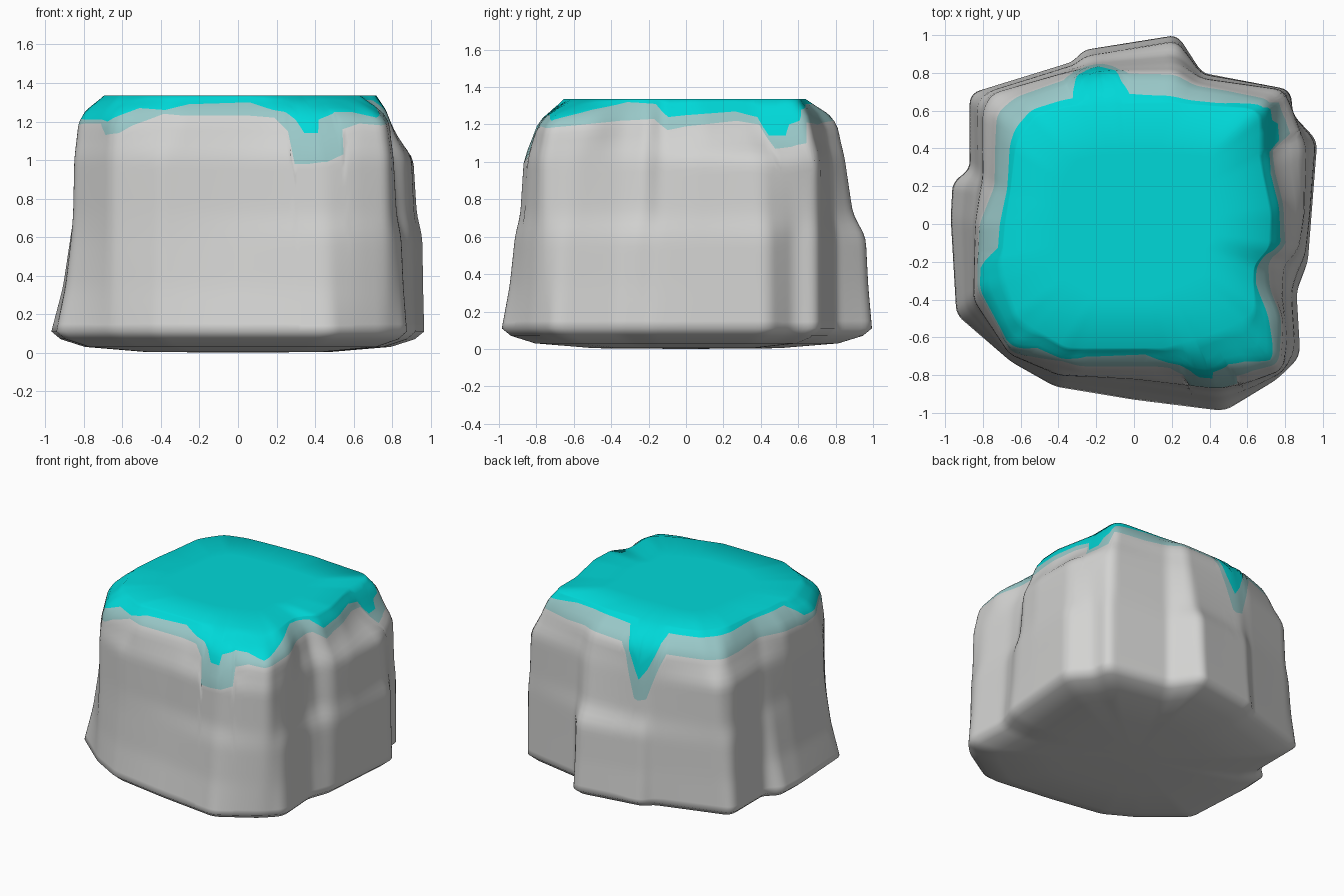
import bpy
import bmesh
from math import cos, sin, radians, pi

default_cube = bpy.data.objects.get("Cube")
if default_cube:
    bpy.data.objects.remove(default_cube, do_unlink=True)

COLUMNS = 360
WALL_ROWS = 28
BASE_Z, SHOULDER_Z, TOP_Z = 0.11, 1.2, 1.335

# Plan outlines, counter-clockwise: wide foot, ledge, shoulder and flat top
FOOT = [(.97, .44), (.84, .58), (.83, .71), (.36, .8), (.23, 1), (-.27, .92),
        (-.32, .86), (-.87, .69), (-.87, .29), (-.96, .22), (-.97, .03),
        (-.94, -.48), (-.65, -.73), (-.42, -.86), (0, -.93), (.48, -.99),
        (.58, -.93), (.76, -.82), (.88, -.7), (.86, -.36), (.92, -.2)]
LEDGE = [(.9, .05), (.91, .4), (.84, .6), (.79, .71), (.36, .77), (.23, .85),
         (-.2, .83), (-.33, .81), (-.75, .69), (-.8, .6), (-.8, .25), (-.84, 0),
         (-.85, -.4), (-.66, -.69), (-.4, -.8), (0, -.82), (.45, -.87),
         (.6, -.84), (.79, -.77), (.81, -.6), (.78, -.36), (.79, -.22), (.87, -.13)]
SHOULDER = [(.79, .1), (.73, .38), (.73, .66), (.33, .74), (.22, .81), (-.15, .81),
            (-.33, .78), (-.62, .67), (-.72, .58), (-.74, .2), (-.82, 0),
            (-.83, -.35), (-.65, -.67), (-.3, -.77), (.15, -.77), (.4, -.8),
            (.6, -.79), (.77, -.74), (.79, -.5), (.73, -.35), (.72, -.2), (.79, -.13)]
TOP = [(.71, .05), (.65, .35), (.65, .57), (.6, .6), (.2, .62), (-.35, .6),
       (-.5, .56), (-.61, .4), (-.65, .1), (-.68, -.2), (-.6, -.48),
       (-.35, -.64), (.15, -.64), (.4, -.55), (.61, -.45), (.62, -.22), (.7, -.13)]

# Paint edge round the rock: degrees, lower edge of paint, lower edge of its border (hundredths)
DRIPS = [(0, 125, 119), (20, 127, 122), (28, 124, 120), (30, 114, 107),
         (35, 114, 108), (37, 120, 109), (40, 122, 110), (42, 128, 121), (55, 131, 120),
         (75, 131, 122), (92, 130, 121), (95, 126, 115), (97, 117, 104),
         (101, 104, 84), (103, 98, 83), (107, 106, 85), (110, 115, 98),
         (113, 125, 110), (116, 130, 119), (135, 130, 118), (150, 130, 118),
         (165, 131, 120), (190, 131, 118), (193, 127, 117), (196, 122, 117),
         (207, 121, 119), (218, 121, 119), (222, 120, 113), (228, 124, 114),
         (232, 127, 118), (242, 126, 124), (250, 129, 123), (275, 130, 123),
         (284, 126, 122), (288, 125, 115), (289, 124, 98), (291, 121, 98),
         (293, 114, 98), (297, 114, 99), (298, 121, 99), (303, 124, 103),
         (304, 125, 116), (309, 125, 119), (315, 122, 118), (325, 128, 120),
         (334, 132, 122), (347, 131, 123), (353, 124, 117), (360, 125, 119)]


def make_material(name, colour):
    mat = bpy.data.materials.new(name)
    mat.use_nodes = True
    mat.diffuse_color = (*colour, 1)
    mat.node_tree.nodes["Principled BSDF"].inputs["Base Color"].default_value = (*colour, 1)
    return mat


def cross(a, b):
    return a[0] * b[1] - a[1] * b[0]


def ray_radius(outline, angle):
    """Distance from the centre to the outline in one direction."""
    direction = (cos(angle), sin(angle))
    best = 0
    for p, q in zip(outline, outline[1:] + outline[:1]):
        edge = (q[0] - p[0], q[1] - p[1])
        den = cross(direction, edge)
        if abs(den) < 1e-9:
            continue
        along = cross(p, direction) / den
        if -1e-6 <= along <= 1 + 1e-6:
            best = max(best, cross(p, edge) / den)
    return best


def soft_radius(outline, angle):
    """Radius averaged over a narrow fan, to round the outline corners."""
    fan = [radians(step) for step in (-2, -1, 0, 1, 2)]
    return sum(ray_radius(outline, angle + f) for f in fan) / len(fan)


def interpolate(points, x):
    """Piecewise linear lookup; each point is (x, value)."""
    for (x0, v0), (x1, v1) in zip(points, points[1:]):
        if x <= x1:
            return v0 + (v1 - v0) * (x - x0) / (x1 - x0)
    return points[-1][1]


def soft_lookup(points, x):
    """Lookup averaged over a short span, to round the profile."""
    return sum(interpolate(points, x + d) for d in (-0.03, 0, 0.03)) / 3


def column_profile(angle):
    """Radius against height; the rear and left flanks stay wide for longer."""
    foot, ledge, shoulder, top = (soft_radius(o, angle)
                                  for o in (FOOT, LEDGE, SHOULDER, TOP))
    bulge = 0.5 + 0.35 * cos(angle - radians(40))

    def wall(amount):
        return ledge + (foot - ledge) * amount

    return [(BASE_Z, foot), (0.34, wall(0.4 + 0.6 * bulge)), (0.6, wall(bulge)),
            (0.72, wall(0.4 * bulge)), (1.02, ledge),
            (1.12, shoulder + (ledge - shoulder) * 0.35), (SHOULDER_Z, shoulder),
            (1.28, top + (shoulder - top) * 0.65), (TOP_Z, top)]


def build_column(angle):
    """Points from the underside to the top; the paint edges are rows of their own."""
    profile = column_profile(angle)
    degrees = angle * 180 / pi
    paint = interpolate([(d, c / 100) for d, c, _ in DRIPS], degrees)
    border = interpolate([(d, b / 100) for d, _, b in DRIPS], degrees)
    foot, top = profile[0][1], profile[-1][1]
    rows = [(foot * 0.5, 0.004), (foot * 0.82, 0.03), (foot * 0.95, 0.07)]
    heights = [BASE_Z + (border - BASE_Z) * i / WALL_ROWS for i in range(WALL_ROWS)]
    heights += [border, (border + paint) / 2, paint]
    heights += [paint + (TOP_Z - paint) * i / 4 for i in range(1, 5)]
    rows += [(soft_lookup(profile, z), z) for z in heights]
    rows.append((top * 0.6, TOP_Z))
    return [(r * cos(angle), r * sin(angle), z) for r, z in rows]


materials = [make_material("stone_grey", (0.65, 0.65, 0.64)),
             make_material("pale_teal_border", (0.32, 0.58, 0.58)),
             make_material("bright_cyan", (0.0, 0.69, 0.69))]

# Rock block lofted column by column
bm = bmesh.new()
columns = [[bm.verts.new(p) for p in build_column(2 * pi * i / COLUMNS)]
           for i in range(COLUMNS)]
under_centre = bm.verts.new((0, 0, 0))
top_centre = bm.verts.new((0, 0, TOP_Z))
border_row = 3 + WALL_ROWS
paint_row = border_row + 2
for left, right in zip(columns, columns[1:] + columns[:1]):
    for row in range(len(left) - 1):
        face = bm.faces.new((left[row], right[row], right[row + 1], left[row + 1]))
        face.material_index = (row >= border_row) + (row >= paint_row)
    bm.faces.new((under_centre, right[0], left[0]))
    bm.faces.new((top_centre, left[-1], right[-1])).material_index = 2
bmesh.ops.recalc_face_normals(bm, faces=bm.faces)

mesh = bpy.data.meshes.new("rock_block")
bm.to_mesh(mesh)
bm.free()
for mat in materials:
    mesh.materials.append(mat)
rock = bpy.data.objects.new("rock_block", mesh)
bpy.context.collection.objects.link(rock)

# Smooth shading with only the tightest creases kept sharp
bpy.ops.object.select_all(action='DESELECT')
rock.select_set(True)
bpy.context.view_layer.objects.active = rock
bpy.ops.object.shade_smooth_by_angle(angle=radians(70))
